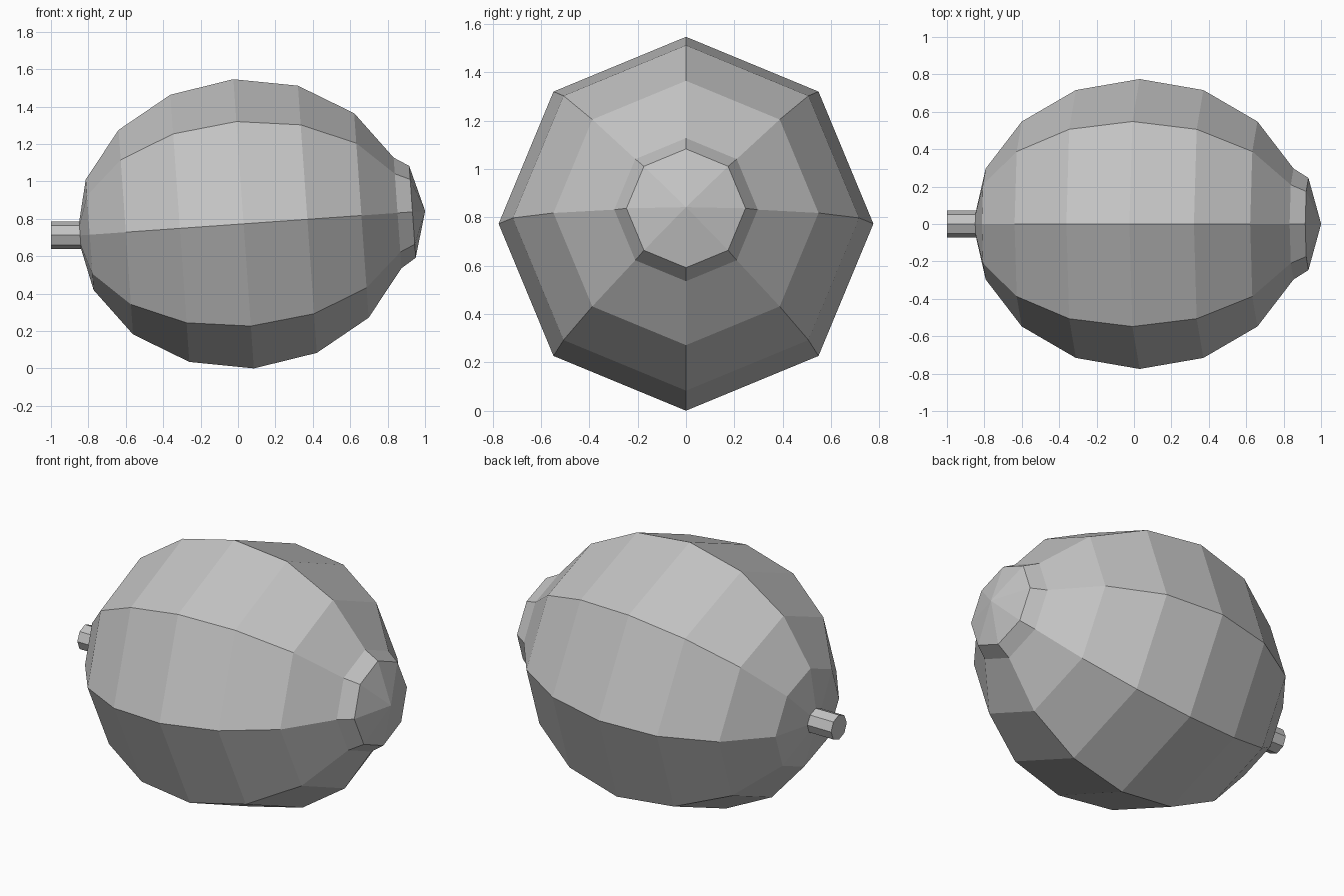
import bpy, bmesh, math
from mathutils import Matrix, Vector

cube = bpy.data.objects.get("Cube")
if cube:
    bpy.data.objects.remove(cube, do_unlink=True)

# One plain grey for everything
GREY = (0.55, 0.55, 0.55, 1.0)
grey = bpy.data.materials.new("light grey")
grey.use_nodes = True
grey.diffuse_color = GREY
grey.node_tree.nodes["Principled BSDF"].inputs["Base Color"].default_value = GREY

SIDES = 8
RADIUS = 0.775        # girth of the body
HALF_LENGTH = 0.893   # pole distance along its axis
TILT = math.radians(4.05)


def add_object(name, bm, location, tilt):
    """Lay the local z axis along +x, nose raised by tilt."""
    bmesh.ops.recalc_face_normals(bm, faces=bm.faces)
    mesh = bpy.data.meshes.new(name)
    bm.to_mesh(mesh)
    bm.free()
    mesh.materials.append(grey)
    obj = bpy.data.objects.new(name, mesh)
    obj.location = location
    obj.rotation_euler = (0, math.pi / 2 - tilt, 0)
    bpy.context.collection.objects.link(obj)
    return obj


# Body: faceted egg with a raised cap pulled out of its nose
bm = bmesh.new()
bmesh.ops.create_uvsphere(bm, u_segments=SIDES, v_segments=8, radius=1)
bmesh.ops.scale(bm, vec=(RADIUS, RADIUS, HALF_LENGTH), verts=bm.verts)
pole = max(bm.verts, key=lambda v: v.co.z)
raised = bmesh.ops.extrude_face_region(bm, geom=list(pole.link_faces))["geom"]
cap = [g for g in raised if isinstance(g, bmesh.types.BMVert)]
bmesh.ops.scale(bm, vec=(0.83, 0.83, 1), verts=cap)
bmesh.ops.translate(bm, vec=(0, 0, 0.08), verts=cap)
add_object("body", bm, (0.03, 0, 0.773), TILT)

# Stem: short octagonal peg at the tail
bm = bmesh.new()
bmesh.ops.create_cone(bm, cap_ends=True, segments=SIDES,
                      radius1=0.073, radius2=0.073, depth=0.2)
add_object("stem", bm, (-0.9, 0, 0.712), 0)
